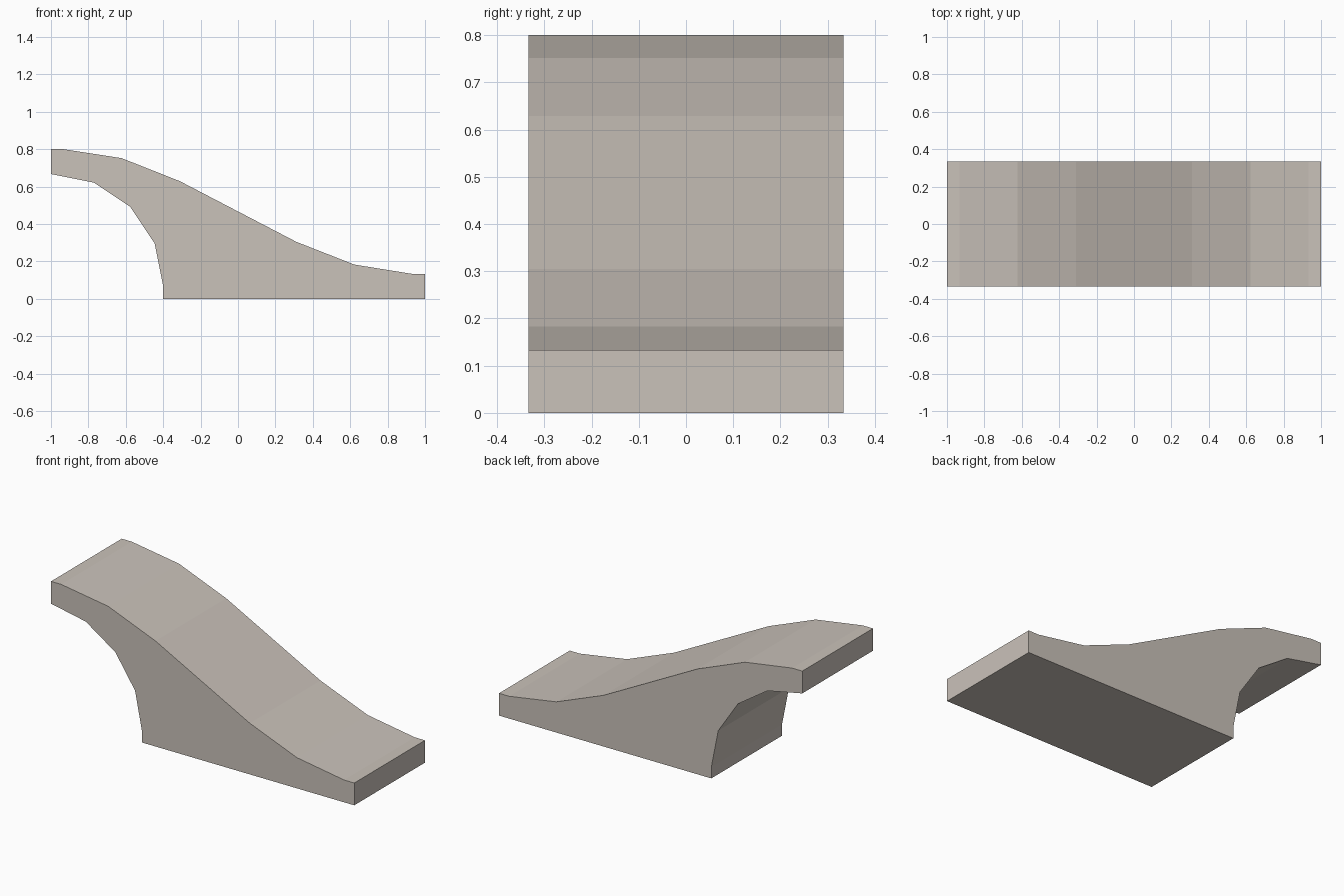
import bpy, bmesh, math

if "Cube" in bpy.data.objects:
    bpy.data.objects.remove(bpy.data.objects["Cube"])

HALF_WIDTH = 0.333

# S-shaped top, then the end wall and base
profile = [(-1, 0.8), (-0.933, 0.8), (-0.622, 0.752), (-0.311, 0.629),
           (0.311, 0.305), (0.622, 0.183), (0.933, 0.133), (1, 0.133),
           (1, 0), (-0.4, 0)]

# Concave quarter arc under the raised end
for i in range(5):
    a = math.radians(22.5 * i)
    profile.append((-1 + 0.6 * math.cos(a), 0.067 + 0.6 * math.sin(a)))

# Extrude the profile across the width
bm = bmesh.new()
face = bm.faces.new([bm.verts.new((x, -HALF_WIDTH, z)) for x, z in profile])
ext = bmesh.ops.extrude_face_region(bm, geom=[face], use_keep_orig=True)
new_verts = [g for g in ext["geom"] if isinstance(g, bmesh.types.BMVert)]
bmesh.ops.translate(bm, verts=new_verts, vec=(0, 2 * HALF_WIDTH, 0))
bmesh.ops.recalc_face_normals(bm, faces=bm.faces)

mesh = bpy.data.meshes.new("curved_ramp")
bm.to_mesh(mesh)
bm.free()

# Warm grey stone
stone = bpy.data.materials.new("warm_grey")
stone.diffuse_color = (0.59, 0.54, 0.49, 1)
stone.use_nodes = True
stone.node_tree.nodes["Principled BSDF"].inputs["Base Color"].default_value = stone.diffuse_color
mesh.materials.append(stone)

ramp = bpy.data.objects.new("curved_ramp", mesh)
bpy.context.collection.objects.link(ramp)
